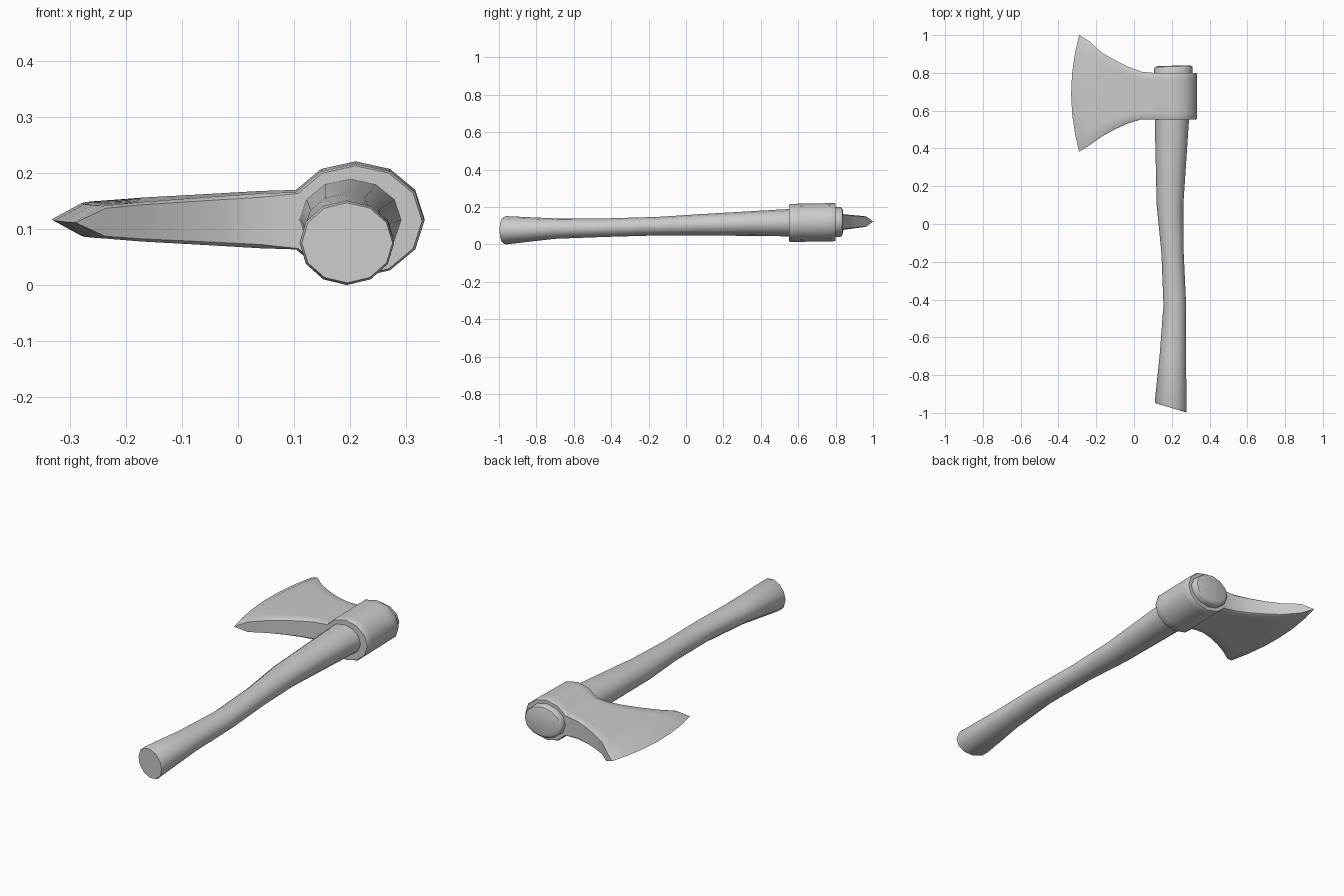
import bpy, bmesh
from math import sin, cos, radians, pi

if "Cube" in bpy.data.objects:
    bpy.data.objects.remove(bpy.data.objects["Cube"])


def finish(bm, name):
    bmesh.ops.recalc_face_normals(bm, faces=bm.faces)
    mesh = bpy.data.meshes.new(name)
    bm.to_mesh(mesh)
    bm.free()
    ob = bpy.data.objects.new(name, mesh)
    bpy.context.collection.objects.link(ob)
    bpy.ops.object.select_all(action='DESELECT')
    ob.select_set(True)
    bpy.context.view_layer.objects.active = ob
    bpy.ops.object.shade_smooth_by_angle(angle=radians(40))
    return ob


def bridge(bm, a, b):
    n = len(a)
    for i in range(n):
        bm.faces.new((a[i], a[(i + 1) % n], b[(i + 1) % n], b[i]))


def lofted(name, stations, sides=12):
    """Elliptical rings along y: (y, x_min, x_max, z_min, z_max, slant)."""
    bm = bmesh.new()
    rings = []
    for y, x0, x1, z0, z1, slant in stations:
        ring = []
        for i in range(sides):
            a = 2 * pi * i / sides
            dx = (x1 - x0) / 2 * cos(a)
            ring.append(bm.verts.new(((x0 + x1) / 2 + dx, y + slant * dx,
                                      (z0 + z1) / 2 + (z1 - z0) / 2 * sin(a))))
        rings.append(ring)
    for a, b in zip(rings, rings[1:]):
        bridge(bm, a, b)
    bm.faces.new(rings[0])
    bm.faces.new(rings[-1])
    return finish(bm, name)


# Curved handle with slanted butt
lofted("handle", [
    (-0.973, 0.114, 0.276, 0.004, 0.147, -0.30),
    (-0.962, 0.110, 0.279, 0.000, 0.151, -0.28),
    (-0.70, 0.136, 0.275, 0.030, 0.139, -0.1),
    (-0.43, 0.156, 0.276, 0.040, 0.139, 0),
    (-0.15, 0.145, 0.263, 0.048, 0.147, 0),
    (0.10, 0.120, 0.261, 0.048, 0.163, 0),
    (0.55, 0.110, 0.291, 0.043, 0.189, 0),
    (0.79, 0.108, 0.305, 0.042, 0.198, 0)])

# Rounded end of the handle showing above the head
lofted("handle_end", [
    (0.785, 0.106, 0.311, 0.040, 0.200, 0.03),
    (0.825, 0.106, 0.311, 0.040, 0.200, 0.03),
    (0.834, 0.112, 0.306, 0.046, 0.195, 0.03),
    (0.838, 0.126, 0.292, 0.058, 0.183, 0.03)])

# Axe head: blade stations as (x, half thickness, bottom y, top y)
MID_Z = 0.117
blade = [(0.04, 0.049, 0.554, 0.806), (-0.03, 0.0445, 0.533, 0.832),
         (-0.10, 0.040, 0.502, 0.866), (-0.17, 0.0355, 0.463, 0.907),
         (-0.28, 0.029, 0.415, 0.968)]
rows = [-1, -0.95, -0.7, -0.35, 0, 0.35, 0.7, 0.95, 1]
bm = bmesh.new()
loops = []
for v in rows:
    end = abs(v) == 1

    def point(x, dz, y0, y1):
        y = (y0 + y1) / 2 + v * (y1 - y0) / 2
        return bm.verts.new((x, y, MID_Z + dz + 0.018 * (y - 0.69)))

    # Collar arc, from lower blade root around the poll to upper blade root
    s = 0.965 if end else 1
    loop = [point(0.21 + 0.123 * s * cos(radians(a)), 0.102 * s * sin(radians(a)),
                  0.552, 0.80) for a in range(-150, 151, 30)]
    # Upper cheek, cutting edge, lower cheek
    t = 0.86 if end else 1
    bow = 0.043 * v * v
    cheek = [(x + (bow if x < -0.2 else 0), h * t, y0, y1) for x, h, y0, y1 in blade]
    loop += [point(*c) for c in cheek]
    loop.append(point(-0.333 + bow, 0, 0.383, 1.0))
    loop += [point(x, -h, y0, y1) for x, h, y0, y1 in reversed(cheek)]
    loops.append(loop)
for a, b in zip(loops, loops[1:]):
    bridge(bm, a, b)
# Close the collar ends and the curved upper and lower blade edges
for loop in (loops[0], loops[-1]):
    bm.faces.new(loop[:11])
    n = len(loop)
    up = list(range(10, 10 + len(blade) + 1))
    low = [0] + [n - 1 - k for k in range(len(blade))]
    for k in range(len(blade)):
        bm.faces.new((loop[up[k]], loop[up[k + 1]], loop[low[k + 1]], loop[low[k]]))
    bm.faces.new((loop[up[-1]], loop[up[-1] + 1], loop[low[-1]]))
finish(bm, "axe_head")
